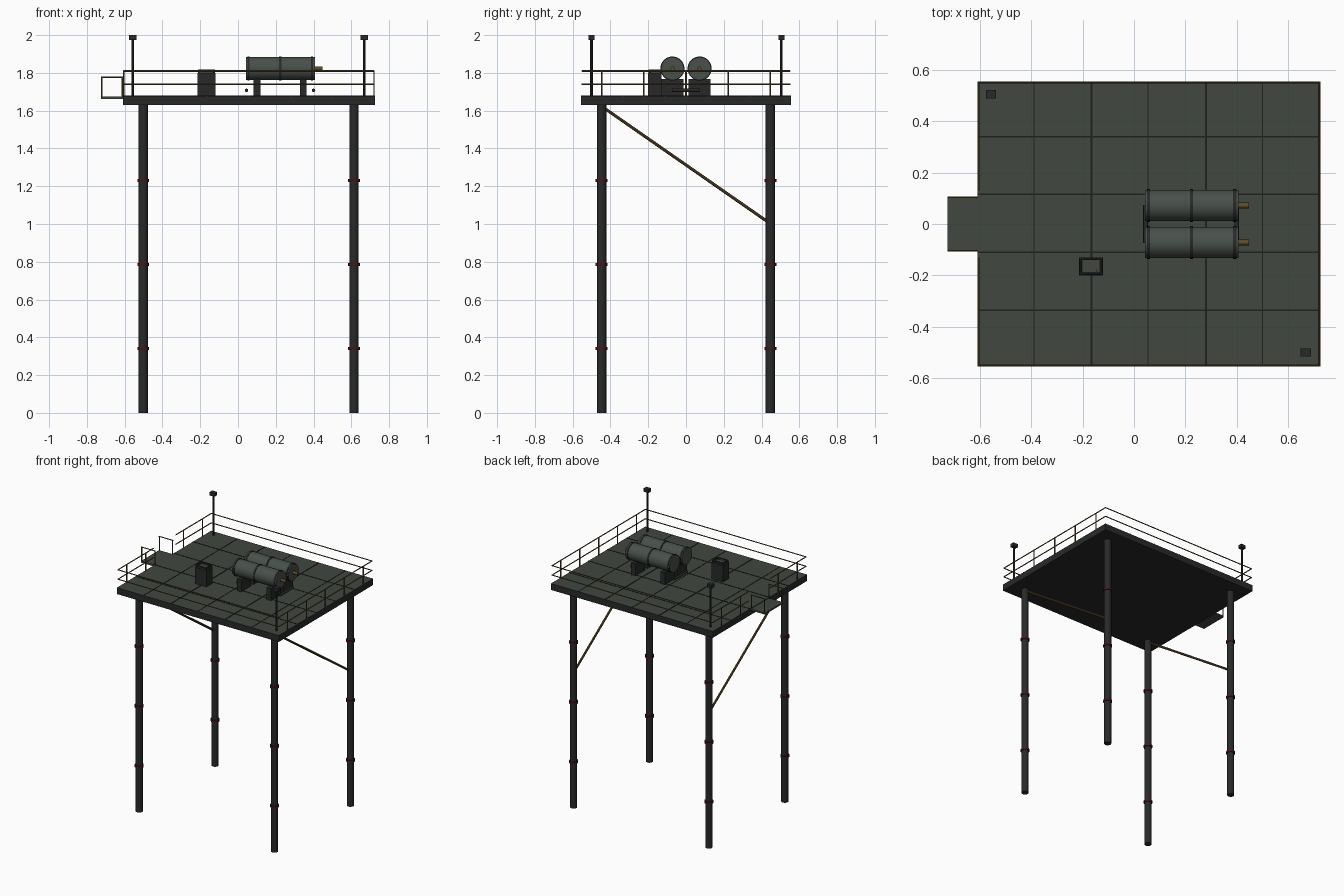
import bpy, bmesh, math
from mathutils import Vector

cube = bpy.data.objects.get("Cube")
if cube:
    bpy.data.objects.remove(cube, do_unlink=True)


def material(name, rgb):
    m = bpy.data.materials.new(name)
    m.use_nodes = True
    m.diffuse_color = (*rgb, 1)
    m.node_tree.nodes["Principled BSDF"].inputs["Base Color"].default_value = (*rgb, 1)
    return m


STEEL = material("dark steel", (0.021, 0.022, 0.022))
DECK = material("deck green", (0.052, 0.063, 0.052))
TANK = material("tank green", (0.066, 0.08, 0.068))
BRASS = material("weathered brass", (0.11, 0.072, 0.022))
RED = material("dark red", (0.07, 0.008, 0.01))
SEAM = material("seam black", (0.013, 0.014, 0.013))


def finish(name, bm, mat, smooth=False):
    me = bpy.data.meshes.new(name)
    bm.to_mesh(me)
    bm.free()
    me.materials.append(mat)
    ob = bpy.data.objects.new(name, me)
    bpy.context.collection.objects.link(ob)
    if smooth:
        bpy.ops.object.select_all(action='DESELECT')
        ob.select_set(True)
        bpy.context.view_layer.objects.active = ob
        bpy.ops.object.shade_smooth_by_angle(angle=math.radians(40))
    return ob


def box(name, mat, x, y, z):
    """Box from (min, max) pairs."""
    bm = bmesh.new()
    bmesh.ops.create_cube(bm, size=1)
    for v in bm.verts:
        v.co = [r[0] + (c + 0.5) * (r[1] - r[0]) for c, r in zip(v.co, (x, y, z))]
    return finish(name, bm, mat)


def rod(name, mat, a, b, r, sides=8):
    """Cylinder between two points."""
    a, b = Vector(a), Vector(b)
    d = b - a
    bm = bmesh.new()
    bmesh.ops.create_cone(bm, cap_ends=True, segments=sides, radius1=r, radius2=r, depth=d.length)
    bm.transform(d.to_track_quat('Z', 'Y').to_matrix().to_4x4())
    bmesh.ops.translate(bm, verts=bm.verts, vec=(a + b) / 2)
    return finish(name, bm, mat, sides > 8)


X0, X1, Y, TOP = -0.61, 0.725, 0.555, 1.678
RAIL_X0, RAIL_X1, RAIL_Y = X0 + 0.005, X1 - 0.005, Y - 0.005

# Deck slab with a green top
deck = box("deck", STEEL, (X0, X1), (-Y, Y), (1.63, TOP))
deck.data.materials.append(DECK)
for f in deck.data.polygons:
    f.material_index = int(f.normal.z > 0.5)

# Deck plate seams
for i, x in enumerate((-0.39, -0.165, 0.055, 0.28, 0.5)):
    w = 0.004 if i % 2 else 0.002
    box("deck_seam_long", SEAM, (x - w, x + w), (-Y, Y), (TOP - 0.002, TOP + 0.002))
for y in (-0.335, -0.11, 0.115, 0.34):
    box("deck_seam_cross", SEAM, (X0, X1), (y - 0.003, y + 0.003), (TOP - 0.002, TOP + 0.002))

# Legs, collars and diagonal braces
for x in (-0.502, 0.614):
    for y in (-0.447, 0.447):
        rod("leg", STEEL, (x, y, 0), (x, y, 1.64), 0.025, 16)
        for z in (0.34, 0.785, 1.23):
            rod("leg_collar", RED, (x, y, z - 0.008), (x, y, z + 0.008), 0.031, 16)
    rod("diagonal_brace", BRASS, (x, -0.435, 1.615), (x, 0.435, 1.01), 0.008)

# Perimeter railing, open at the side landing
for z in (1.74, 1.81):
    for y in (-RAIL_Y, RAIL_Y):
        rod("long_rail", BRASS, (RAIL_X0, y, z), (RAIL_X1, y, z), 0.004, 6)
    rod("end_rail", BRASS, (RAIL_X1, -RAIL_Y, z), (RAIL_X1, RAIL_Y, z), 0.004, 6)
    for s in (-1, 1):
        rod("landing_side_rail", BRASS, (RAIL_X0, s * 0.13, z), (RAIL_X0, s * RAIL_Y, z), 0.004, 6)
for y in (-0.447, -0.223, 0, 0.223, 0.447):
    rod("rail_post", BRASS, (RAIL_X1, y, TOP), (RAIL_X1, y, 1.812), 0.004, 6)
    if y:
        rod("rail_post", BRASS, (RAIL_X0, y, TOP), (RAIL_X0, y, 1.812), 0.004, 6)

# Side landing with two square guard frames
box("landing_floor", DECK, (-0.725, X0), (-0.106, 0.106), (1.662, 1.674))
for y in (-0.104, 0.104):
    for x in (-0.721, -0.612):
        rod("landing_post", BRASS, (x, y, 1.67), (x, y, 1.78), 0.004, 6)
    rod("landing_rail", BRASS, (-0.725, y, 1.778), (-0.608, y, 1.778), 0.004, 6)

# Corner masts with lamp heads
for x, y in ((-0.557, 0.505), (0.669, -0.5)):
    rod("mast", STEEL, (x, y, TOP), (x, y, 1.98), 0.007)
    box("mast_head", STEEL, (x - 0.02, x + 0.02), (y - 0.016, y + 0.016), (1.975, 2.0))

# Twin tanks on saddles
for y in (-0.072, 0.072):
    rod("tank", TANK, (0.042, y, 1.823), (0.407, y, 1.823), 0.061, 24)
    for x in (0.056, 0.223, 0.392):
        rod("tank_band", STEEL, (x - 0.006, y, 1.823), (x + 0.006, y, 1.823), 0.064, 24)
    rod("tank_outlet", BRASS, (0.4, y, 1.823), (0.447, y, 1.823), 0.011, 12)
    for x in (0.1, 0.345):
        box("tank_saddle", STEEL, (x - 0.018, x + 0.018), (y - 0.058, y + 0.058), (TOP, 1.768))
for x in (0.045, 0.4):
    rod("cross_pipe", STEEL, (x, -0.074, 1.708), (x, 0.074, 1.708), 0.009, 12)

# Control cabinet with a framed top and a button
box("cabinet", STEEL, (-0.215, -0.12), (-0.2, -0.13), (TOP, 1.8))
box("cabinet_panel", DECK, (-0.205, -0.13), (-0.192, -0.138), (1.798, 1.806))
for y in (-0.194, -0.136):
    rod("cabinet_frame_long", STEEL, (-0.208, y, 1.814), (-0.127, y, 1.814), 0.005)
for x in (-0.208, -0.127):
    rod("cabinet_frame_short", STEEL, (x, -0.194, 1.814), (x, -0.136, 1.814), 0.005)
    for y in (-0.194, -0.136):
        rod("cabinet_frame_post", STEEL, (x, y, 1.798), (x, y, 1.816), 0.005)
rod("cabinet_button", RED, (-0.145, -0.182, 1.804), (-0.145, -0.182, 1.811), 0.004)
